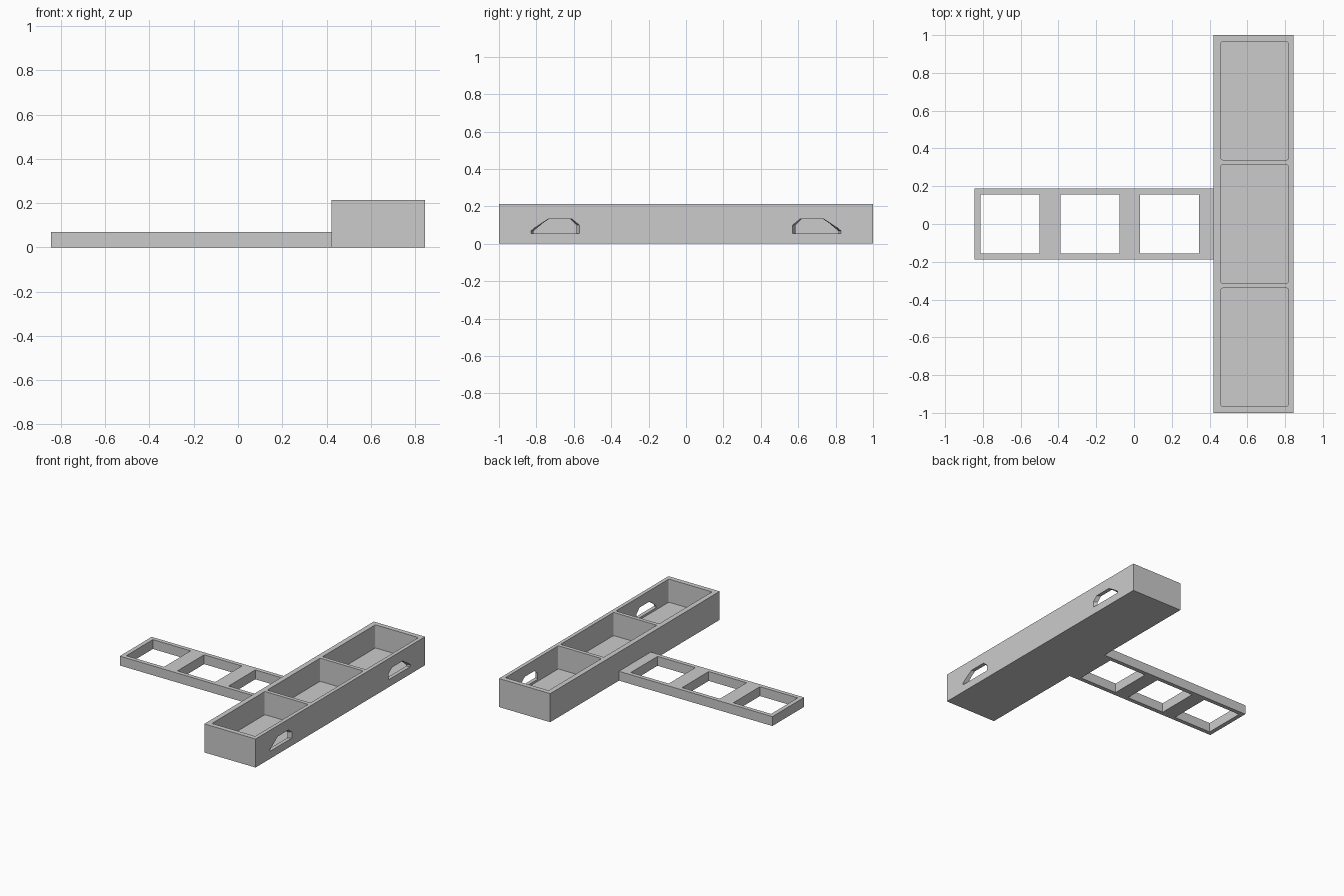
import bpy, bmesh

if "Cube" in bpy.data.objects:
    bpy.data.objects.remove(bpy.data.objects["Cube"])

# One plain grey for everything
grey = bpy.data.materials.new("plain_grey")
grey.use_nodes = True
GREY = (0.6, 0.6, 0.6, 1)
grey.diffuse_color = GREY
grey.node_tree.nodes["Principled BSDF"].inputs["Base Color"].default_value = GREY


def finish(bm, name):
    bmesh.ops.recalc_face_normals(bm, faces=bm.faces)
    mesh = bpy.data.meshes.new(name)
    bm.to_mesh(mesh)
    bm.free()
    mesh.materials.append(grey)
    obj = bpy.data.objects.new(name, mesh)
    bpy.context.collection.objects.link(obj)
    return obj


def box(name, x, y, z, corner=0):
    """Box between (min, max) pairs, with optional rounded upright edges."""
    bm = bmesh.new()
    bmesh.ops.create_cube(bm, size=1)
    for v in bm.verts:
        v.co = [r[0] if c < 0 else r[1] for c, r in zip(v.co, (x, y, z))]
    if corner:
        upright = [e for e in bm.edges
                   if abs(e.verts[0].co.z - e.verts[1].co.z) > 0.01]
        bmesh.ops.bevel(bm, geom=upright, offset=corner, segments=3,
                        profile=0.5, affect='EDGES')
    return finish(bm, name)


def tapered_prism(name, profile, side, sections):
    """Loft a (y, z) profile along x; each section is (x, width scale)."""
    bm = bmesh.new()
    mid = (profile[0][0] + profile[1][0]) / 2
    rings = [[bm.verts.new((x, side * (mid + (y - mid) * s), z))
              for y, z in profile] for x, s in sections]
    n = len(profile)
    for i in range(n):
        j = (i + 1) % n
        bm.faces.new((rings[0][i], rings[0][j], rings[1][j], rings[1][i]))
    for ring in rings:
        bm.faces.new(ring)
    return finish(bm, name)


def cut(target, cutters):
    """Subtract the cutters, bake the result and remove the cutters."""
    for c in cutters:
        c.hide_render = True
        mod = target.modifiers.new("cut", 'BOOLEAN')
        mod.operation = 'DIFFERENCE'
        mod.solver = 'EXACT'
        mod.object = c
    graph = bpy.context.evaluated_depsgraph_get()
    baked = bpy.data.meshes.new_from_object(target.evaluated_get(graph))
    target.modifiers.clear()
    target.data = baked
    for c in cutters:
        bpy.data.objects.remove(c)


# Long tray with three pockets and two handle slots in its outer wall
tray = box("tray", (0.422, 0.845), (-1, 1), (0, 0.213))
cutters = [box("pocket_cutter", (0.46, 0.817), (y - 0.312, y + 0.312),
               (0.04, 0.3), 0.008) for y in (-0.652, 0, 0.652)]
slot = [(0.57, 0.056), (0.83, 0.056), (0.83, 0.068),
        (0.737, 0.132), (0.607, 0.132), (0.57, 0.1)]
for side in (-1, 1):
    cutters.append(tapered_prism("slot_cutter", slot, side,
                                 [(0.86, 1.06), (0.8, 0.82)]))
cut(tray, cutters)

# Low arm with three square windows
arm = box("arm", (-0.845, 0.422), (-0.188, 0.188), (0, 0.07))
cut(arm, [box("window_cutter", (x - 0.156, x + 0.156), (-0.157, 0.157),
              (-0.1, 0.2)) for x in (-0.657, -0.234, 0.189)])
